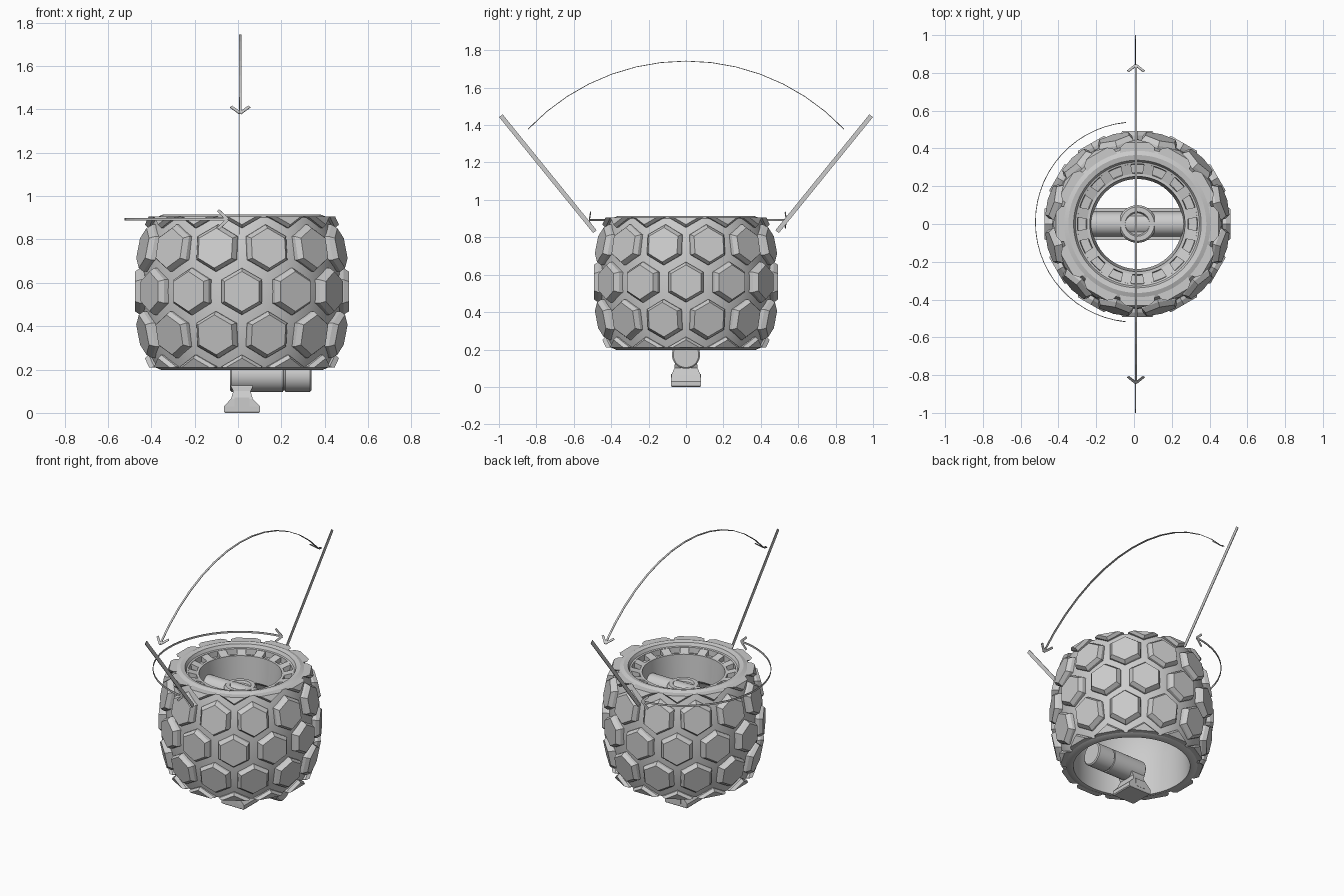
import bpy, bmesh, math
from mathutils import Vector, Matrix

if "Cube" in bpy.data.objects:
    bpy.data.objects.remove(bpy.data.objects["Cube"])

CX = 0.018          # wheel axis position in x
ZC = 0.56           # wheel mid height

gray = bpy.data.materials.new("plain_gray")
gray.diffuse_color = (0.6, 0.6, 0.6, 1)
gray.use_nodes = True
gray.node_tree.nodes["Principled BSDF"].inputs["Base Color"].default_value = gray.diffuse_color


def finish(bm, name, smooth=None):
    bmesh.ops.recalc_face_normals(bm, faces=bm.faces)
    me = bpy.data.meshes.new(name)
    bm.to_mesh(me)
    bm.free()
    ob = bpy.data.objects.new(name, me)
    bpy.context.collection.objects.link(ob)
    me.materials.append(gray)
    if smooth:
        bpy.ops.object.select_all(action='DESELECT')
        ob.select_set(True)
        bpy.context.view_layer.objects.active = ob
        bpy.ops.object.shade_smooth_by_angle(angle=math.radians(smooth))
    return ob


def loft(bm, rings, closed=False):
    """Join rings of points; cap the ends, or close the loop."""
    vs = [[bm.verts.new(p) for p in r] for r in rings]
    n = len(vs[0])
    pairs = list(zip(vs, vs[1:])) + ([(vs[-1], vs[0])] if closed else [])
    for a, b in pairs:
        for i in range(n):
            j = (i + 1) % n
            bm.faces.new((a[i], a[j], b[j], b[i]))
    if not closed:
        bm.faces.new(vs[0])
        bm.faces.new(vs[-1])


def lathe(name, profile, steps=72, smooth=30):
    """Spin a closed (radius, z) outline about the wheel axis."""
    bm = bmesh.new()
    rings = []
    for k in range(steps):
        a = 2 * math.pi * k / steps
        rings.append([(CX + r * math.cos(a), r * math.sin(a), z) for r, z in profile])
    loft(bm, rings, closed=True)
    return finish(bm, name, smooth)


def x_cylinder(name, sections, z, steps=40):
    """Round part along x from (x, radius) sections."""
    bm = bmesh.new()
    loft(bm, [[(x, r * math.cos(2 * math.pi * k / steps), z + r * math.sin(2 * math.pi * k / steps))
               for k in range(steps)] for x, r in sections])
    return finish(bm, name, 30)


def stroke(bm, pts, normals, w, t):
    """Thin flat ribbon through pts, lying across the normals."""
    rings = []
    for i, p in enumerate(pts):
        d = (pts[min(i + 1, len(pts) - 1)] - pts[max(i - 1, 0)]).normalized()
        n = normals[i].normalized()
        s = d.cross(n).normalized()
        rings.append([p + s * w / 2 + n * t / 2, p - s * w / 2 + n * t / 2,
                      p - s * w / 2 - n * t / 2, p + s * w / 2 - n * t / 2])
    loft(bm, rings)


def arc_arrow(name, centre, u, v, radius, a0, a1, steps):
    """Curved double-ended arrow in the u-v plane."""
    bm = bmesh.new()
    c = Vector(centre)
    nrm = [u * math.cos(a0 + (a1 - a0) * k / steps) + v * math.sin(a0 + (a1 - a0) * k / steps)
           for k in range(steps + 1)]
    pts = [c + n * radius for n in nrm]
    stroke(bm, pts, nrm, 0.012, 0.004)
    axis = u.cross(v)
    for tip, prev, n in ((pts[0], pts[1], nrm[0]), (pts[-1], pts[-2], nrm[-1])):
        back = (prev - tip).normalized()
        for s in (-1, 1):
            stroke(bm, [tip, tip + back * 0.045 + axis * s * 0.042], [n, n], 0.014, 0.004)
    return finish(bm, name)


# tyre and rim shell: outside, top lip, pocket ring, hub opening, hollow inside
lathe("tyre_shell", [
    (.355, .20), (.372, .198), (.40, .21), (.43, .30), (.449, .42), (.457, .56),
    (.449, .70), (.43, .82), (.40, .90), (.365, .914), (.338, .908), (.328, .888),
    (.318, .885), (.315, .848), (.272, .842), (.268, .868), (.252, .868), (.238, .70),
    (.26, .68), (.31, .65), (.345, .58), (.355, .46)])

# hexagon tread blocks, five staggered rows, outer rows trimmed
bm = bmesh.new()
ROWS = [(0, .46, 0), (.2, .441, -.2), (-.2, .441, .2), (.4, .372, -.46), (-.4, .372, .46)]
for row, (dz, r0, slope) in enumerate(ROWS):
    shift = 0.5 if abs(dz) == .2 else 0
    for k in range(12):
        a = 2 * math.pi * (k + shift) / 12
        out, side = Vector((math.cos(a), math.sin(a), 0)), Vector((-math.sin(a), math.cos(a), 0))
        rings = []
        for size, h in ((.108, -.03), (.108, .008), (.092, .033)):
            ring = []
            for i in range(6):
                b = math.pi / 6 + i * math.pi / 3
                tu, tv = size * math.cos(b), size * math.sin(b)
                p = out * (r0 + slope * tv + h) + side * tu
                ring.append(p + Vector((CX, 0, ZC + dz + tv)))
            rings.append(ring)
        loft(bm, rings)
for z, n in ((.905, 1), (.21, -1)):
    bmesh.ops.bisect_plane(bm, geom=bm.verts[:] + bm.edges[:] + bm.faces[:],
                           plane_co=(0, 0, z), plane_no=(0, 0, n), clear_outer=True)
    bmesh.ops.holes_fill(bm, edges=[e for e in bm.edges if e.is_boundary], sides=0)
finish(bm, "tread_blocks")

# ribs between the pockets of the rim
bm = bmesh.new()
for k in range(16):
    a = 2 * math.pi * (k + .5) / 16
    m = Matrix.Translation((CX, 0, 0)) @ Matrix.Rotation(a, 4, 'Z')
    loft(bm, [[m @ Vector(p) for p in ((.262, y, .83), (.322, y, .83), (.322, y, .884), (.262, y, .867))]
              for y in (-.027, .027)])
finish(bm, "rim_ribs")

# crossbar and centre boss in the hub
x_cylinder("hub_crossbar", [(CX - .255, .065), (CX + .255, .065)], .725)
bm = bmesh.new()
loft(bm, [[(x, -.085, .69), (x, .085, .69), (x, .085, .725), (x, -.085, .725)]
          for x in (CX - .25, CX + .25)])
finish(bm, "crossbar_flange")
lathe("hub_boss", [(.035, .67), (.10, .67), (.10, .775), (.09, .79), (.065, .79),
                   (.058, .775), (.035, .775)], 40)

# motor under the wheel, with a seam near its outer end
x_cylinder("motor", [(-.037, .068), (-.03, .075), (.208, .075), (.209, .068), (.217, .068),
                     (.218, .075), (.332, .075), (.338, .068)], .172)

# flared mounting foot
bm = bmesh.new()
loft(bm, [[(CX + sx * x, sy * y, z) for sx, sy in ((-1, -1), (1, -1), (1, 1), (-1, 1))]
          for x, y, z in ((.078, .076, 0), (.083, .08, .006), (.083, .08, .03), (.05, .078, .065),
                          (.04, .062, .1), (.05, .06, .12), (.05, .05, .16))])
finish(bm, "mount_foot")
bm = bmesh.new()
loft(bm, [[(CX + sx * .035, sy * .081, z) for sx, sy in ((-1, -1), (1, -1), (1, 1), (-1, 1))]
          for z in (.02, .07)])
finish(bm, "foot_panel")

# tilt limit bars on both sides
for s, name in ((-1, "limit_bar_front"), (1, "limit_bar_back")):
    bm = bmesh.new()
    stroke(bm, [Vector((.008, s * .99, 1.45)), Vector((.008, s * .487, .83))],
           [Vector((1, 0, 0))] * 2, .024, .004)
    finish(bm, name)

# motion arrows: tilt over the top, spin around the left side
X, Y, Z = Vector((1, 0, 0)), Vector((0, 1, 0)), Vector((0, 0, 1))
t = math.radians(46.4)
arc_arrow("tilt_arrow", (.01, 0, .58), Z, Y, 1.162, -t, t, 14)
arc_arrow("spin_arrow", (.008, .01, .892), X, Y, .53, math.radians(96), math.radians(264), 28)
